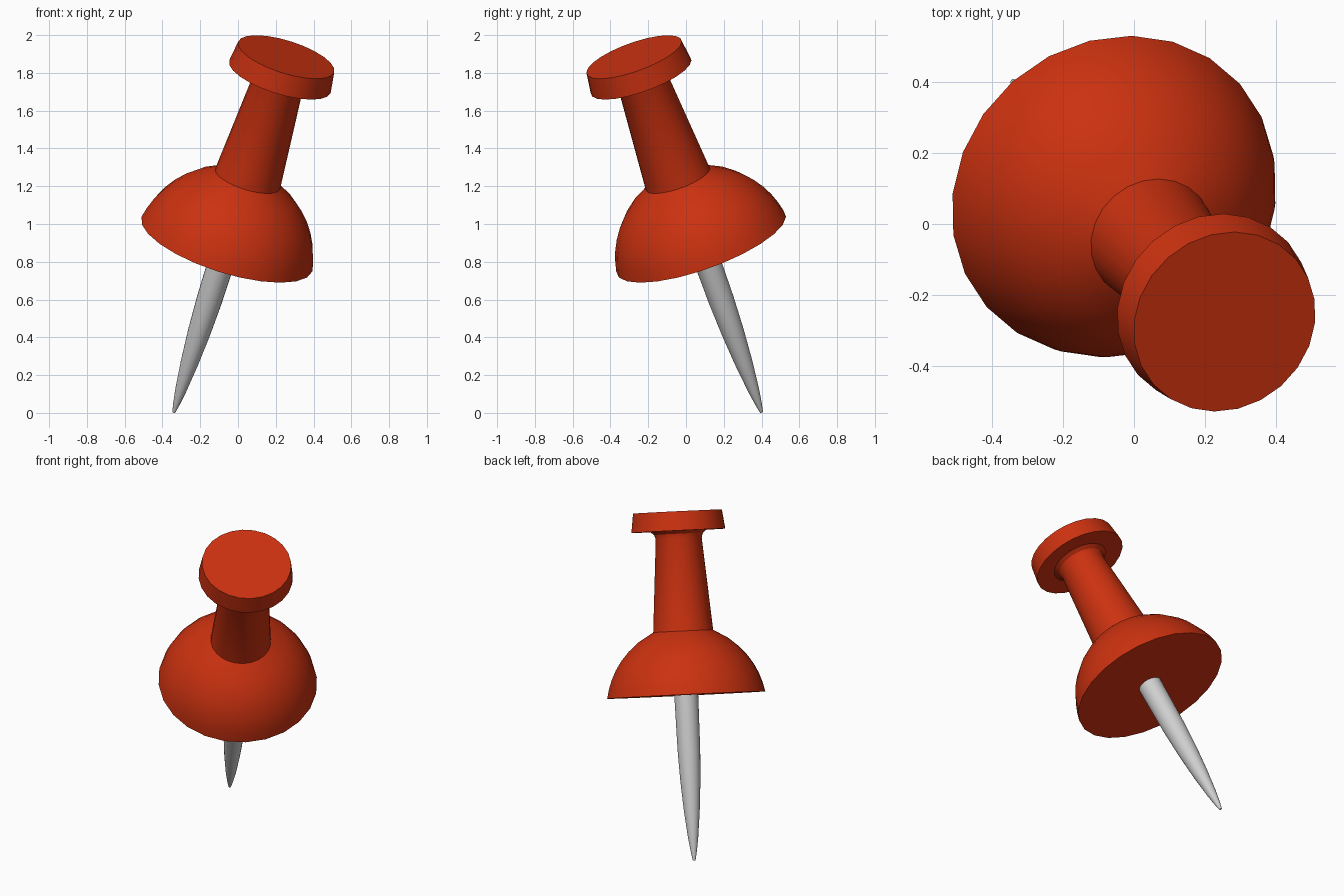
import bpy, bmesh, math
from mathutils import Vector, Matrix

if "Cube" in bpy.data.objects:
    bpy.data.objects.remove(bpy.data.objects["Cube"])

SIDES = 24
TIP = Vector((-0.34, 0.40, 0.003))
TOP = Vector((0.255, -0.275, 1.884))
axis = (TOP - TIP).normalized()
LENGTH = (TOP - TIP).length
place = Matrix.Translation(TIP) @ axis.to_track_quat('Z', 'Y').to_matrix().to_4x4()


def material(name, rgb):
    m = bpy.data.materials.new(name)
    m.diffuse_color = (*rgb, 1.0)
    m.use_nodes = True
    m.node_tree.nodes["Principled BSDF"].inputs["Base Color"].default_value = m.diffuse_color
    return m


def lathe(name, profile, mat):
    """Spin (radius, height along pin) points into a closed solid, tilted into place."""
    bm = bmesh.new()
    rings = []
    for r, h in profile:
        rings.append([bm.verts.new((r * math.cos(2 * math.pi * i / SIDES),
                                    r * math.sin(2 * math.pi * i / SIDES), h))
                      for i in range(SIDES)])
    for a, b in zip(rings, rings[1:]):
        for i in range(SIDES):
            j = (i + 1) % SIDES
            bm.faces.new((a[i], a[j], b[j], b[i]))
    bm.faces.new(rings[0][::-1])
    bm.faces.new(rings[-1])
    bm.transform(place)
    bmesh.ops.recalc_face_normals(bm, faces=bm.faces)
    me = bpy.data.meshes.new(name)
    bm.to_mesh(me)
    bm.free()
    me.materials.append(mat)
    ob = bpy.data.objects.new(name, me)
    bpy.context.collection.objects.link(ob)
    bpy.ops.object.select_all(action='DESELECT')
    ob.select_set(True)
    bpy.context.view_layer.objects.active = ob
    bpy.ops.object.shade_smooth_by_angle(angle=math.radians(33))
    return ob


red = material("red plastic", (0.60, 0.031, 0.005))
steel = material("grey steel", (0.62, 0.62, 0.62))

# Handle: domed collar, tapering neck, small fillet and flat cap
B = 0.988
lathe("handle", [
    (0.475, B), (0.462, B + 0.055), (0.443, B + 0.11), (0.416, B + 0.165),
    (0.380, B + 0.22), (0.332, B + 0.275), (0.268, B + 0.33), (0.180, B + 0.382),
    (0.138, 1.925), (0.147, 1.952), (0.170, LENGTH - 0.115),
    (0.282, LENGTH - 0.115), (0.267, LENGTH)], red)

# Needle: gently curved taper to a small blunt tip
lathe("needle", [
    (0.008, 0.0), (0.018, 0.05), (0.030, 0.13), (0.047, 0.29),
    (0.060, 0.47), (0.068, 0.66), (0.072, B + 0.02)], steel)
